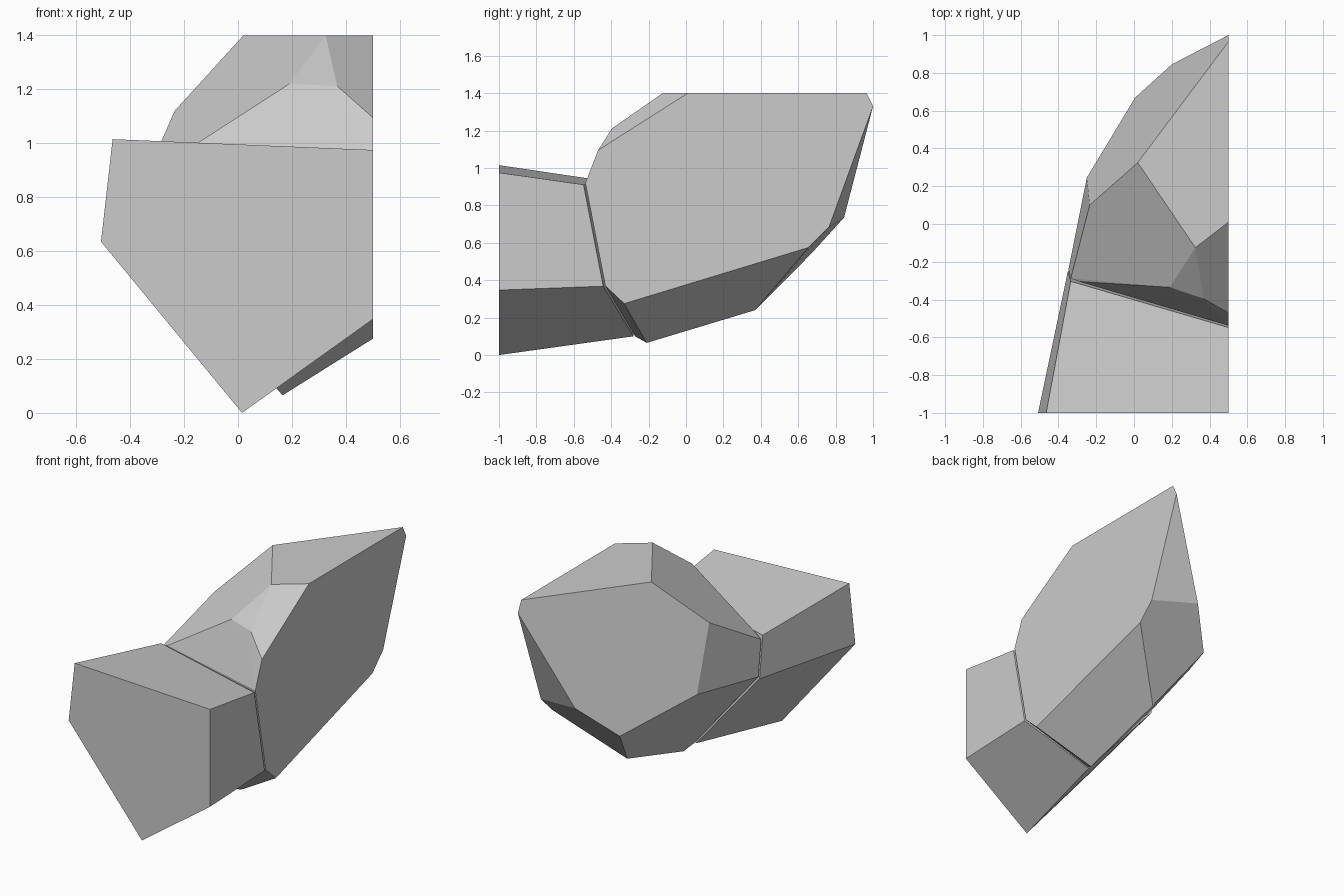
import bpy, bmesh, math

if "Cube" in bpy.data.objects:
    bpy.data.objects.remove(bpy.data.objects["Cube"])


def faceted_rock(name, corners):
    """Convex, flat-faced boulder spanned by its corner points."""
    bm = bmesh.new()
    for c in corners:
        bm.verts.new(c)
    bmesh.ops.convex_hull(bm, input=bm.verts[:])
    # Merge nearly coplanar triangles into clean facets
    bmesh.ops.dissolve_limit(bm, angle_limit=math.radians(4),
                             verts=bm.verts[:], edges=bm.edges[:])
    bmesh.ops.recalc_face_normals(bm, faces=bm.faces[:])
    mesh = bpy.data.meshes.new(name)
    bm.to_mesh(mesh)
    bm.free()
    obj = bpy.data.objects.new(name, mesh)
    bpy.context.collection.objects.link(obj)
    return obj


def crack_point(x, z, offset=0.0):
    """Point on the slanted crack plane that separates the two rocks."""
    return (x, -0.548 - 0.293 * (x - 0.5) - 0.194 * (z - 0.91) + offset, z)


# Front rock: flat front profile, running back to the crack
front_profile = [(-0.465, 1.015), (-0.508, 0.635), (0.015, 0.0),
                 (0.5, 0.347), (0.5, 0.975)]
front_back = [(-0.335, 0.912), (-0.35, 0.655), (0.125, 0.10),
              (0.5, 0.368), (0.5, 0.911)]
faceted_rock("front_rock",
             [(x, -1.0, z) for x, z in front_profile]
             + [crack_point(x, z) for x, z in front_back])

# Back rock: face on the crack, flat right side, flat top, chiselled rear
crack_face = [(-0.29, 0.91), (-0.335, 0.89), (-0.347, 0.67),
              (0.135, 0.10), (0.5, 0.37), (0.5, 0.92)]
right_side = [(-0.47, 1.095), (0.01, 1.4), (0.965, 1.4), (1.0, 1.33),
              (0.765, 0.685), (0.655, 0.575), (-0.33, 0.275)]
top_edge = [(0.325, -0.125), (0.02, 0.325)]
chisel_corners = [
    (0.19, -0.335, 1.22), (0.368, -0.395, 1.212),    # front shoulder
    (-0.235, 0.10, 1.12), (-0.25, 0.245, 0.715),     # left shoulder
    (0.005, 0.668, 0.54), (0.20, 0.845, 0.735),      # rear
    (0.16, 0.37, 0.24), (0.165, -0.21, 0.065),       # underside
]
faceted_rock("back_rock",
             [crack_point(x, z, 0.012) for x, z in crack_face]
             + [(0.5, y, z) for y, z in right_side]
             + [(x, y, 1.4) for x, y in top_edge]
             + chisel_corners)
